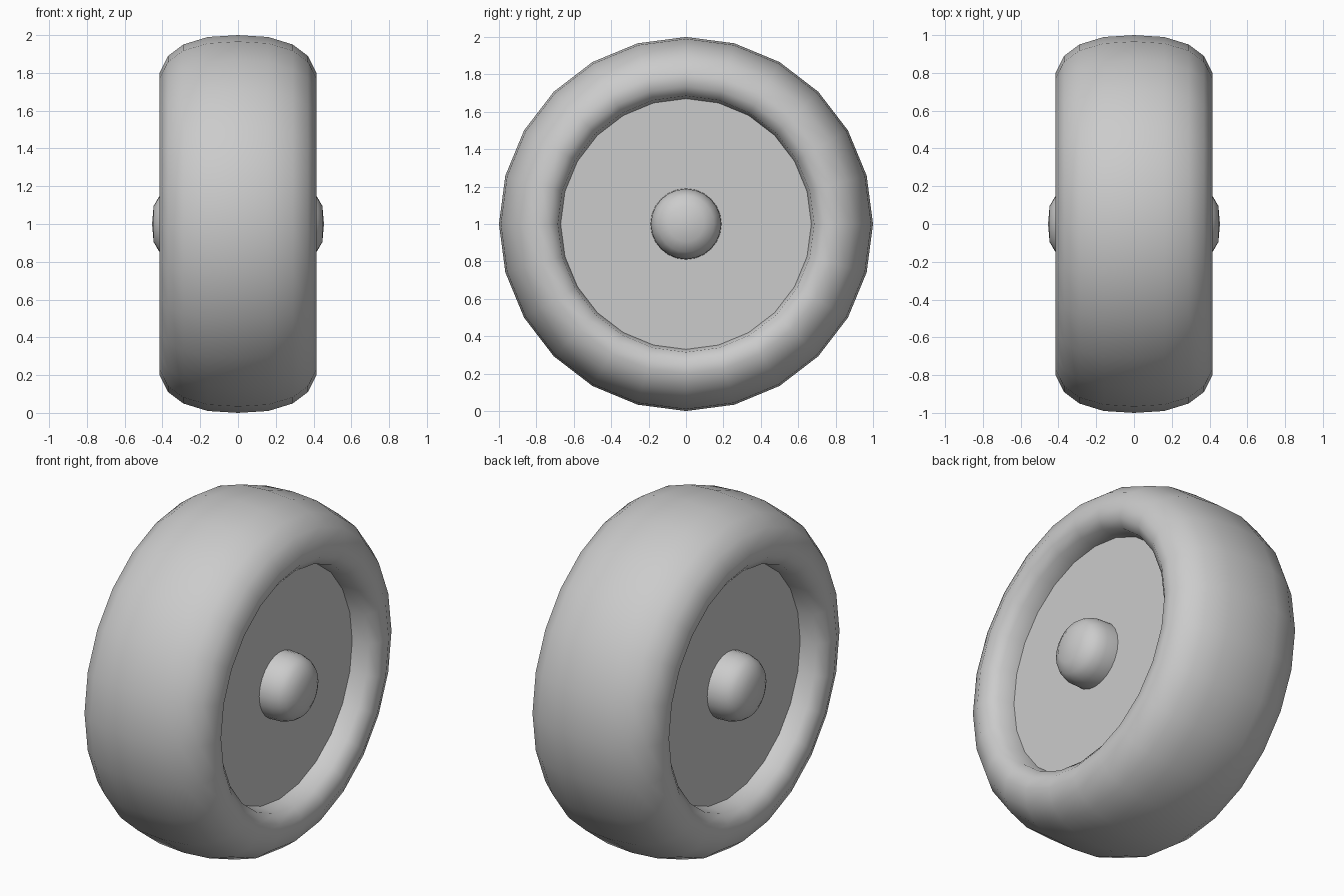
import bpy, math

SIDES = 24

cube = bpy.data.objects.get("Cube")
if cube:
    bpy.data.objects.remove(cube, do_unlink=True)

# Single grey material
grey = bpy.data.materials.new("light_grey")
grey.use_nodes = True
colour = (0.6, 0.6, 0.6, 1)
grey.diffuse_color = colour
grey.node_tree.nodes["Principled BSDF"].inputs["Base Color"].default_value = colour


def lathe(name, profile, smooth_angle):
    """Spin (x, radius) points around the axle; radius 0 becomes a pole."""
    verts, rings, faces = [], [], []
    for x, r in profile:
        count = SIDES if r > 0 else 1
        start = len(verts)
        for i in range(count):
            a = 2 * math.pi * i / SIDES
            verts.append((x, r * math.sin(a), 1 + r * math.cos(a)))
        rings.append([start + i % count for i in range(SIDES)])
    for a, b in zip(rings, rings[1:]):
        for i in range(SIDES):
            j = (i + 1) % SIDES
            quad = [a[i], b[i], b[j], a[j]]
            faces.append(list(dict.fromkeys(quad)))
    mesh = bpy.data.meshes.new(name)
    mesh.from_pydata(verts, [], faces)
    mesh.validate()
    mesh.materials.append(grey)
    obj = bpy.data.objects.new(name, mesh)
    bpy.context.collection.objects.link(obj)
    bpy.ops.object.select_all(action='DESELECT')
    obj.select_set(True)
    bpy.context.view_layer.objects.active = obj
    # Consistent outward normals
    bpy.ops.object.mode_set(mode='EDIT')
    bpy.ops.mesh.select_all(action='SELECT')
    bpy.ops.mesh.normals_make_consistent(inside=False)
    bpy.ops.object.mode_set(mode='OBJECT')
    bpy.ops.object.shade_smooth_by_angle(angle=math.radians(smooth_angle))
    return obj


def mirrored(half):
    """Continue a half profile to the other side of the wheel."""
    return half + [(-x, r) for x, r in reversed(half) if x > 0]


# Rounded tyre with its inner lip, closed by the recessed wheel discs
tyre = [(0.27, 0), (0.27, 0.67), (0.365, 0.685), (0.405, 0.735), (0.415, 0.8),
        (0.37, 0.89), (0.29, 0.95), (0.16, 0.99), (0, 1)]
lathe("tyre_and_discs", mirrored(tyre), 65)

# Domed hub caps on both sides
dome = [(0.26, 0.19), (0.34, 0.187), (0.385, 0.172), (0.415, 0.15),
        (0.447, 0.095), (0.455, 0)]
for side, name in ((1, "left_hub_cap"), (-1, "right_hub_cap")):
    lathe(name, [(side * x, r) for x, r in dome], 60)
